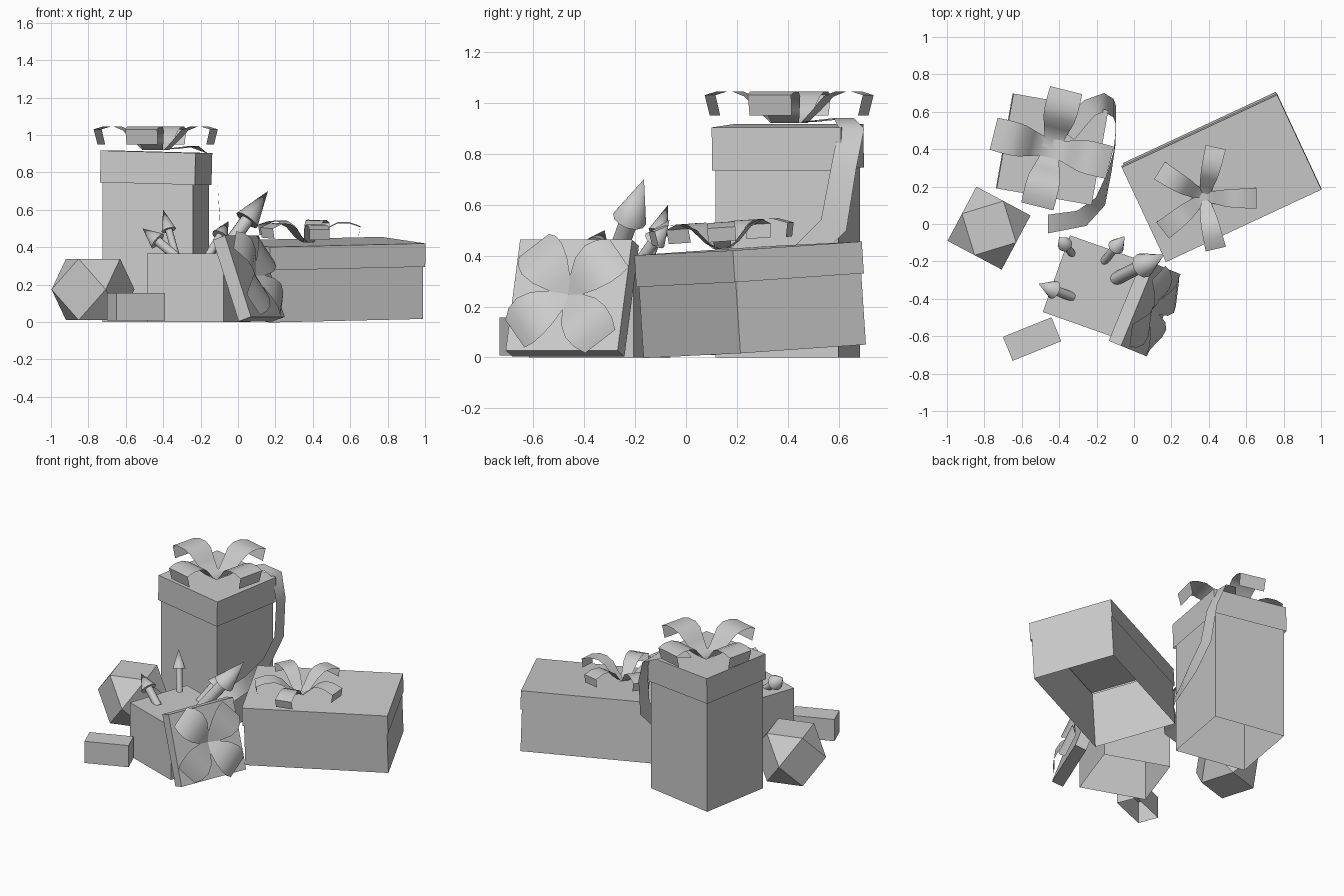
import bpy, bmesh
from math import radians, sin, cos
from mathutils import Matrix, Vector

old = bpy.data.objects.get("Cube")
if old:
    bpy.data.objects.remove(old, do_unlink=True)

grey = bpy.data.materials.new("plain grey")
grey.use_nodes = True
grey.diffuse_color = (0.6, 0.6, 0.6, 1)
bsdf = next(n for n in grey.node_tree.nodes if n.type == 'BSDF_PRINCIPLED')
bsdf.inputs["Base Color"].default_value = (0.6, 0.6, 0.6, 1)
bsdf.inputs["Roughness"].default_value = 0.8


def place(x, y, z, yaw=0, tilt_x=0, tilt_y=0):
    return (Matrix.Translation((x, y, z)) @ Matrix.Rotation(radians(yaw), 4, 'Z')
            @ Matrix.Rotation(radians(tilt_y), 4, 'Y') @ Matrix.Rotation(radians(tilt_x), 4, 'X'))


def finish(name, bm, matrix=Matrix(), smooth=0):
    mesh = bpy.data.meshes.new(name)
    bm.to_mesh(mesh)
    bm.free()
    mesh.materials.append(grey)
    ob = bpy.data.objects.new(name, mesh)
    bpy.context.collection.objects.link(ob)
    ob.matrix_world = matrix
    if smooth:
        bpy.ops.object.select_all(action='DESELECT')
        ob.select_set(True)
        bpy.context.view_layer.objects.active = ob
        bpy.ops.object.shade_smooth_by_angle(angle=radians(smooth))
    return ob


def box(name, matrix, w, d, z0, z1, open_top=False):
    """Box shell without a bottom, optionally without a top."""
    bm = bmesh.new()
    bmesh.ops.create_cube(bm, size=1, matrix=Matrix.Translation((0, 0, (z0 + z1) / 2))
                          @ Matrix.Diagonal((w, d, z1 - z0, 1)))
    bm.normal_update()
    gone = [f for f in bm.faces if f.normal.z < -0.5 or (open_top and f.normal.z > 0.5)]
    bmesh.ops.delete(bm, geom=gone, context='FACES')
    finish(name, bm, matrix)


def strip(bm, pairs):
    """Band of quads between two edges."""
    rows = [(bm.verts.new(a), bm.verts.new(b)) for a, b in pairs]
    for (a, b), (c, d) in zip(rows, rows[1:]):
        bm.faces.new((a, c, d, b))


def bow(name, matrix, profile, angles):
    """Ribbon petals: profile lists radius, height and half width."""
    bm = bmesh.new()
    for angle in angles:
        turn = Matrix.Rotation(radians(angle), 3, 'Z')
        strip(bm, [(turn @ Vector((r, w, z)), turn @ Vector((r, -w, z))) for r, z, w in profile])
    finish(name, bm, matrix, 60)


def spike(name, base, tip, head, radius, shaft):
    """Pointed stick: thin shaft with a wider cone on top."""
    base, tip = Vector(base), Vector(tip)
    axis = tip - base
    length = axis.length
    turn = Matrix.Translation(base) @ axis.to_track_quat('Z', 'Y').to_matrix().to_4x4()
    bm = bmesh.new()
    for r1, r2, z0, z1 in ((shaft, shaft, 0, length - head), (radius, 0, length - head, length)):
        bmesh.ops.create_cone(bm, cap_ends=True, segments=12, radius1=r1, radius2=r2,
                              depth=z1 - z0, matrix=Matrix.Translation((0, 0, (z0 + z1) / 2)))
    finish(name, bm, turn, 40)


# Tall gift with lid and four-petal bow
tall = place(-0.44, 0.4, 0, -10)
box("tall_gift_body", tall, 0.49, 0.49, 0, 0.89, True)
box("tall_gift_lid", place(-0.44, 0.4, 0.74, -10, 0, 1.5), 0.515, 0.515, 0, 0.17)
bow("tall_gift_bow", place(-0.44, 0.405, 0.91, -14),
    [(0, 0.01, 0.05), (0.06, 0.01, 0.055), (0.11, 0.06, 0.07), (0.16, 0.115, 0.085),
     (0.21, 0.135, 0.09), (0.27, 0.135, 0.09), (0.32, 0.12, 0.088), (0.30, 0.04, 0.085)],
    range(0, 360, 90))

# Loose ribbon falling beside the tall gift
path = [((-0.36, 0.48, 0.925), (-0.04, 0.03, 0)), ((-0.24, 0.62, 0.94), (-0.03, 0.04, 0)),
        ((-0.16, 0.65, 0.9), (0, 0.05, 0)), ((-0.11, 0.62, 0.75), (0, 0.05, 0)),
        ((-0.095, 0.58, 0.52), (0, 0.05, -0.02)), ((-0.1, 0.45, 0.39), (0, 0.03, -0.04)),
        ((-0.13, 0.28, 0.3), (0.01, 0, -0.05)), ((-0.18, 0.12, 0.25), (0.025, -0.02, -0.04)),
        ((-0.28, 0.03, 0.2), (0.025, -0.04, -0.02)), ((-0.46, 0, 0.16), (0, -0.05, 0))]
bm = bmesh.new()
strip(bm, [(Vector(p) - Vector(h), Vector(p) + Vector(h)) for p, h in path])
finish("loose_ribbon", bm, smooth=60)

# Long gift, slightly tilted, with five-petal bow
long_gift = place(0.465, 0.27, 0.024, 25, 3.6, -1.2)
box("long_gift_body", long_gift, 0.9, 0.545, 0, 0.39, True)
box("long_gift_lid", long_gift, 0.917, 0.56, 0.28, 0.405)
bow("long_gift_bow", long_gift @ place(-0.128, -0.05, 0.405, -25),
    [(0.02, 0.005, 0.03), (0.06, 0.03, 0.035), (0.11, 0.085, 0.045), (0.16, 0.11, 0.05),
     (0.22, 0.11, 0.053), (0.28, 0.09, 0.055), (0.27, 0.035, 0.055)],
    (0, 77, 148, 218, 283))

# Opened gift with its lid leaning on the side
box("open_gift_body", place(-0.21, -0.338, 0, -19.5), 0.435, 0.435, 0, 0.365)
lean = place(0.09, -0.46, 0.245, 67.7) @ Matrix.Rotation(radians(71), 4, 'X')
box("leaning_lid", lean, 0.475, 0.46, -0.075, 0)
bow("leaning_lid_bow", lean @ place(0, 0, 0.004, 40),
    [(0, 0.002, 0.02), (0.05, 0.025, 0.05), (0.11, 0.05, 0.085), (0.17, 0.055, 0.1),
     (0.22, 0.04, 0.095), (0.26, 0.015, 0.075)], range(0, 360, 90))

# Pointed sticks rising from the opened gift
spike("large_spike", (-0.1, -0.295, 0.34), (0.16, -0.165, 0.7), 0.2, 0.068, 0.036)
spike("back_left_spike", (-0.33, -0.16, 0.35), (-0.4, -0.07, 0.6), 0.12, 0.04, 0.02)
spike("left_spike", (-0.33, -0.39, 0.35), (-0.51, -0.32, 0.5), 0.11, 0.05, 0.025)
spike("back_right_spike", (-0.16, -0.2, 0.35), (-0.05, -0.065, 0.54), 0.11, 0.045, 0.022)

# Faceted gift: every vertex sits at a cube edge's midpoint
bm = bmesh.new()
half = 0.164
for a in (-half, half):
    for b in (-half, half):
        for co in ((a, b, 0), (a, 0, b), (0, a, b)):
            bm.verts.new(co)
bmesh.ops.convex_hull(bm, input=bm.verts)
bmesh.ops.dissolve_limit(bm, angle_limit=radians(2), verts=bm.verts, edges=bm.edges)
finish("faceted_gift", bm, place(-0.775, -0.022, 0.174, -28))

# Small flat gift
box("small_gift", place(-0.545, -0.615, 0, 22), 0.28, 0.138, 0.008, 0.156)
